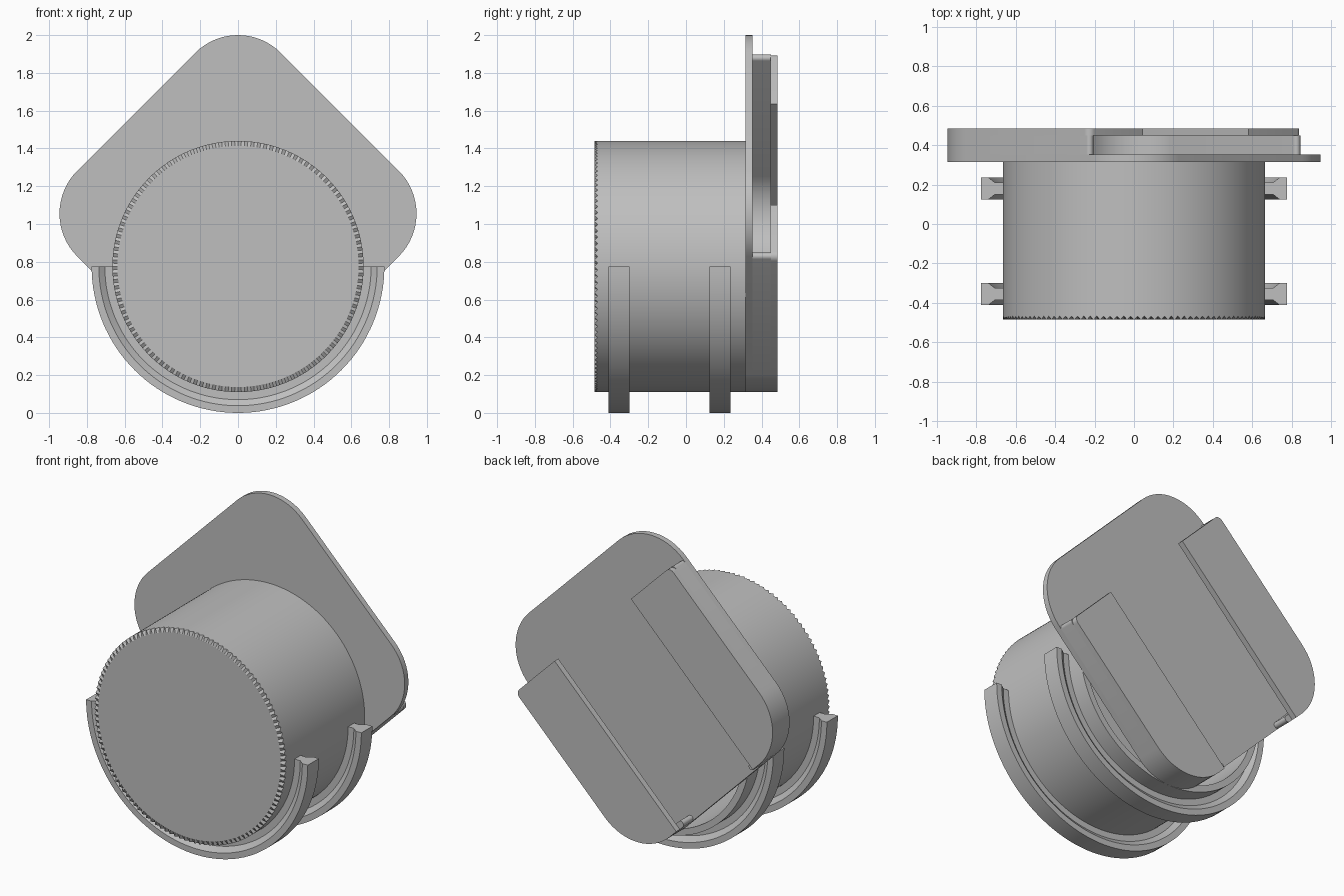
import bpy, bmesh, math

if "Cube" in bpy.data.objects:
    bpy.data.objects.remove(bpy.data.objects["Cube"])

HALF, FILLET = 0.762, 0.32          # diamond plate half side and corner radius
PLATE_Z, DRUM_Z = 1.055, 0.775      # centre heights
T = HALF - FILLET                   # where the straight edges meet the corners

grey = bpy.data.materials.new("grey")
grey.diffuse_color = (0.52, 0.52, 0.52, 1)
grey.use_nodes = True
grey.node_tree.nodes["Principled BSDF"].inputs["Base Color"].default_value = grey.diffuse_color


def finish(bm, name):
    bmesh.ops.recalc_face_normals(bm, faces=bm.faces)
    mesh = bpy.data.meshes.new(name)
    bm.to_mesh(mesh)
    bm.free()
    ob = bpy.data.objects.new(name, mesh)
    bpy.context.collection.objects.link(ob)
    mesh.materials.append(grey)
    bpy.ops.object.select_all(action='DESELECT')
    ob.select_set(True)
    bpy.context.view_layer.objects.active = ob
    bpy.ops.object.shade_smooth_by_angle(angle=math.radians(30))
    return ob


def arc(cu, cv, r, a0, a1, n=16):
    return [(cu + r * math.cos(math.radians(a0 + (a1 - a0) * i / n)),
             cv + r * math.sin(math.radians(a0 + (a1 - a0) * i / n))) for i in range(n + 1)]


def slab(name, outline, y0, y1, flip=1):
    """Extrude an outline drawn in the plate's frame, which is turned 45 degrees."""
    bm = bmesh.new()
    s = math.sqrt(0.5)
    loops = [[bm.verts.new(((u - v * flip) * s, y, PLATE_Z + (u + v * flip) * s))
              for u, v in outline] for y in (y0, y1)]
    bm.faces.new(loops[0])
    bm.faces.new(loops[1][::-1])
    n = len(outline)
    for i in range(n):
        j = (i + 1) % n
        bm.faces.new((loops[0][i], loops[0][j], loops[1][j], loops[1][i]))
    return finish(bm, name)


def bridge(bm, a, b, closed=True):
    n = len(a)
    for i in range(n if closed else n - 1):
        j = (i + 1) % n
        bm.faces.new((a[i], a[j], b[j], b[i]))


# Drum: hollow cup with a closed front and a finely notched front rim
bm = bmesh.new()
N = 240


def circle(r, y, notch=0.0):
    return [bm.verts.new((r * math.cos(2 * math.pi * i / N), y + notch * (i % 2),
                          DRUM_Z + r * math.sin(2 * math.pi * i / N))) for i in range(N)]


rings = [circle(0.638, -0.485), circle(0.665, -0.485, 0.018), circle(0.665, -0.46),
         circle(0.665, 0.315), circle(0.625, 0.315), circle(0.625, -0.44)]
for a, b in zip(rings, rings[1:]):
    bridge(bm, a, b)
bm.faces.new(rings[0])
bm.faces.new(rings[-1])
finish(bm, "drum")

# Half-round flanged ribs under the drum
profile = [(0.655, -0.03), (0.705, -0.03), (0.737, -0.055), (0.775, -0.055),
           (0.775, 0.055), (0.737, 0.055), (0.705, 0.03), (0.655, 0.03)]
for name, yc in (("front_rib", -0.355), ("rear_rib", 0.18)):
    bm = bmesh.new()
    sections = []
    for i in range(65):
        t = math.pi + math.pi * i / 64
        sections.append([bm.verts.new((r * math.cos(t), yc + y, DRUM_Z + r * math.sin(t)))
                         for r, y in profile])
    for a, b in zip(sections, sections[1:]):
        bridge(bm, a, b)
    bm.faces.new(sections[0])
    bm.faces.new(sections[-1])
    finish(bm, name)

# Diamond back plate
plate = []
for k, (cu, cv) in enumerate(((T, T), (-T, T), (-T, -T), (T, -T))):
    plate += arc(cu, cv, FILLET, 90 * k, 90 * k + 90)
slab("back_plate", plate, 0.315, 0.352)

# Mirrored slide rails: thin wall wrapping the lower corner, with an inward lip
W, END = 0.04, 0.35
wall = (arc(T - W / 2, HALF - W / 2, W / 2, -90, 90, 8)
        + arc(-T, T, FILLET, 90, 180)
        + arc(-HALF + W / 2, END, W / 2, 180, 360, 8)
        + arc(-T, T, FILLET - W, 180, 90))
lip = (arc(T - 0.035, HALF - 0.035, 0.035, 0, 90, 6)
       + arc(-T, T, FILLET, 90, 180) + [(-HALF, 0.378), (T, 0.378)])
for side, flip in (("upper", 1), ("lower", -1)):
    slab(side + "_rail_wall", wall, 0.35, 0.449, flip)
    slab(side + "_rail_lip", lip, 0.448, 0.485, flip)
